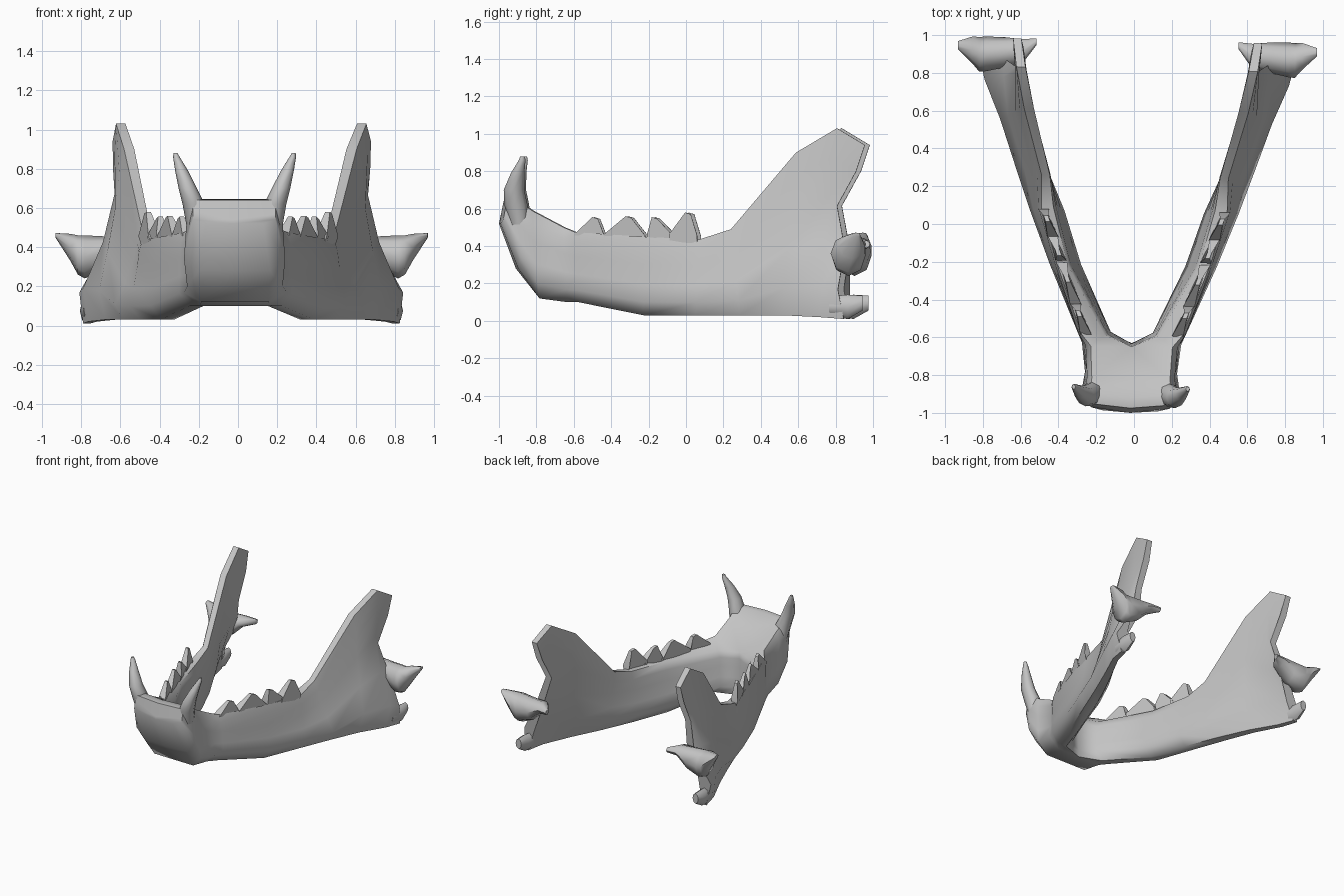
import bpy
import bmesh
import math
from mathutils import Vector

cube = bpy.data.objects.get("Cube")
if cube:
    bpy.data.objects.remove(cube, do_unlink=True)

bone = bpy.data.materials.new("bone_grey")
bone.use_nodes = True
bone.diffuse_color = (0.55, 0.55, 0.55, 1)
bone.node_tree.nodes["Principled BSDF"].inputs["Base Color"].default_value = bone.diffuse_color

YAW = -.02  # the whole jaw sits very slightly turned


def loft(name, rings, angle=55):
    """Skin a list of equal rings, open it on the mirror plane and mirror it."""
    bm = bmesh.new()
    loops = [[bm.verts.new(p) for p in ring] for ring in rings]
    for a, b in zip(loops, loops[1:]):
        for i in range(len(a)):
            j = (i + 1) % len(a)
            bm.faces.new((a[i], a[j], b[j], b[i]))
    bm.faces.new(loops[0])
    bm.faces.new(loops[-1])
    inner = [f for f in bm.faces if all(abs(v.co.x) < 1e-4 for v in f.verts)]
    bmesh.ops.delete(bm, geom=inner, context='FACES')
    bmesh.ops.recalc_face_normals(bm, faces=bm.faces)
    mesh = bpy.data.meshes.new(name)
    bm.to_mesh(mesh)
    bm.free()
    mesh.materials.append(bone)
    obj = bpy.data.objects.new(name, mesh)
    obj.rotation_euler.z = YAW
    bpy.context.collection.objects.link(obj)
    mirror = obj.modifiers.new("both_sides", 'MIRROR')
    mirror.use_clip = True
    bpy.ops.object.select_all(action='DESELECT')
    obj.select_set(True)
    bpy.context.view_layer.objects.active = obj
    bpy.ops.object.shade_smooth_by_angle(angle=math.radians(angle))


def lerp(a, b, t):
    return a + (b - a) * t


# Jawbone: slanted sections from the chin to the rear blade
# bottom y, z, top y, z, inner and outer x at bottom and top, inner dip, rear curl
sections = [
    (-1.0, .52, -.975, .64, 0, .21, 0, .21, 0, 0),
    (-.91, .28, -.92, .645, 0, .26, 0, .24, 0, 0),
    (-.78, .12, -.82, .59, 0, .245, 0, .23, .03, 0),
    (-.63, .10, -.65, .50, 0, .265, 0, .24, .07, 0),
    (-.57, .10, -.59, .475, .11, .29, .13, .28, .05, 0),
    (-.22, .03, -.22, .45, .27, .445, .34, .41, .03, 0),
    (.06, .03, .08, .435, .365, .557, .42, .50, 0, 0),
    (.30, .03, .25, .49, .47, .645, .445, .50, 0, 0),
    (.53, .03, .60, .90, .59, .73, .535, .60, 0, 0),
    (.73, .02, .82, 1.03, .70, .815, .585, .645, 0, .7),
    (.86, .01, .97, .94, .745, .835, .61, .665, 0, 1),
]
levels = [0, .17, .4, .65, .85, 1]
straight = [0, .08, .4, .7, .87, 1]
curled = [0, .05, .75, 1.13, 1.05, 1]
notch = [0, -.05, -.04, -.11, -.03, 0]
rounding = [.6, 0, 0, 0, 0, .2]


def jaw_ring(s, last):
    yb, zb, yt, zt, xib, xob, xit, xot, dip, curl = s
    inner, outer = [], []
    for t, k0, k1, n, r in zip(levels, straight, curled, notch, rounding):
        k = lerp(k0, k1, curl)
        y = lerp(yb, yt, t) + (n if last else 0)
        xi, xo = lerp(xib, xit, k), lerp(xob, xot, k)
        pinch = r * (xo - xi) * .5
        xo -= pinch
        xi += pinch if xi > 0 else 0
        bow = .5 * xo * xo if yb < -.85 else 0
        outer.append((xo, y + bow, lerp(zb, zt, t)))
        inner.append((xi, y, lerp(zb, zt - dip, t)))
    return outer + inner[::-1]


loft("jawbone", [jaw_ring(s, s is sections[-1]) for s in sections])


def tapered(name, stations, axis, sides=8):
    """Loft of ellipses: centre point and two radii, across one axis."""
    rings = []
    for c, ra, rb in stations:
        ring = []
        for i in range(sides):
            a = math.tau * i / sides
            u, v = ra * math.cos(a), rb * math.sin(a)
            offset = (0, u, v) if axis == 'X' else (u, v, 0) if axis == 'Z' else (u, 0, v)
            ring.append(Vector(c) + Vector(offset))
        rings.append(ring)
    loft(name, rings)


# Long front fangs leaning outward
tapered("front_fang", [
    ((.19, -.88, .48), .05, .05),
    ((.208, -.905, .62), .057, .062),
    ((.238, -.915, .70), .047, .055),
    ((.27, -.895, .79), .033, .036),
    ((.297, -.87, .86), .017, .018),
    ((.302, -.868, .88), .01, .012),
], 'Z')

# Jaw hinge bar running sideways across the rear edge
tapered("hinge_bar", [
    ((.535, .955, .41), .018, .02),
    ((.61, .90, .41), .066, .04),
    ((.70, .895, .37), .08, .085),
    ((.80, .885, .35), .092, .11),
    ((.835, .882, .36), .092, .10),
    ((.875, .905, .40), .07, .068),
    ((.95, .928, .46), .022, .012),
], 'X')

# Small hook at the lower rear corner
tapered("corner_hook", [
    ((.775, .78, .08), .03, .05),
    ((.785, .88, .075), .04, .065),
    ((.785, .96, .095), .025, .04),
], 'Y')

# Cheek teeth: pointed blades following the row
teeth = [(-.59, -.48, -.43, .555), (-.43, -.30, -.21, .56),
         (-.20, -.16, -.06, .555), (-.08, .02, .07, .58)]
for number, (front, tip, back, height) in enumerate(teeth, 1):
    profile = [(front, .40), (front, .465), (tip - .015, height),
               (tip + .015, height - .01), (back, .455), (back, .40)]
    rings = []
    for side in (-1, 1):
        ring = []
        for y, z in profile:
            width = .03 if .42 < z < .5 else .012
            ring.append((.455 + .36 * y + side * width, y, z))
        rings.append(ring)
    loft(f"cheek_tooth_{number}", rings, 30)
